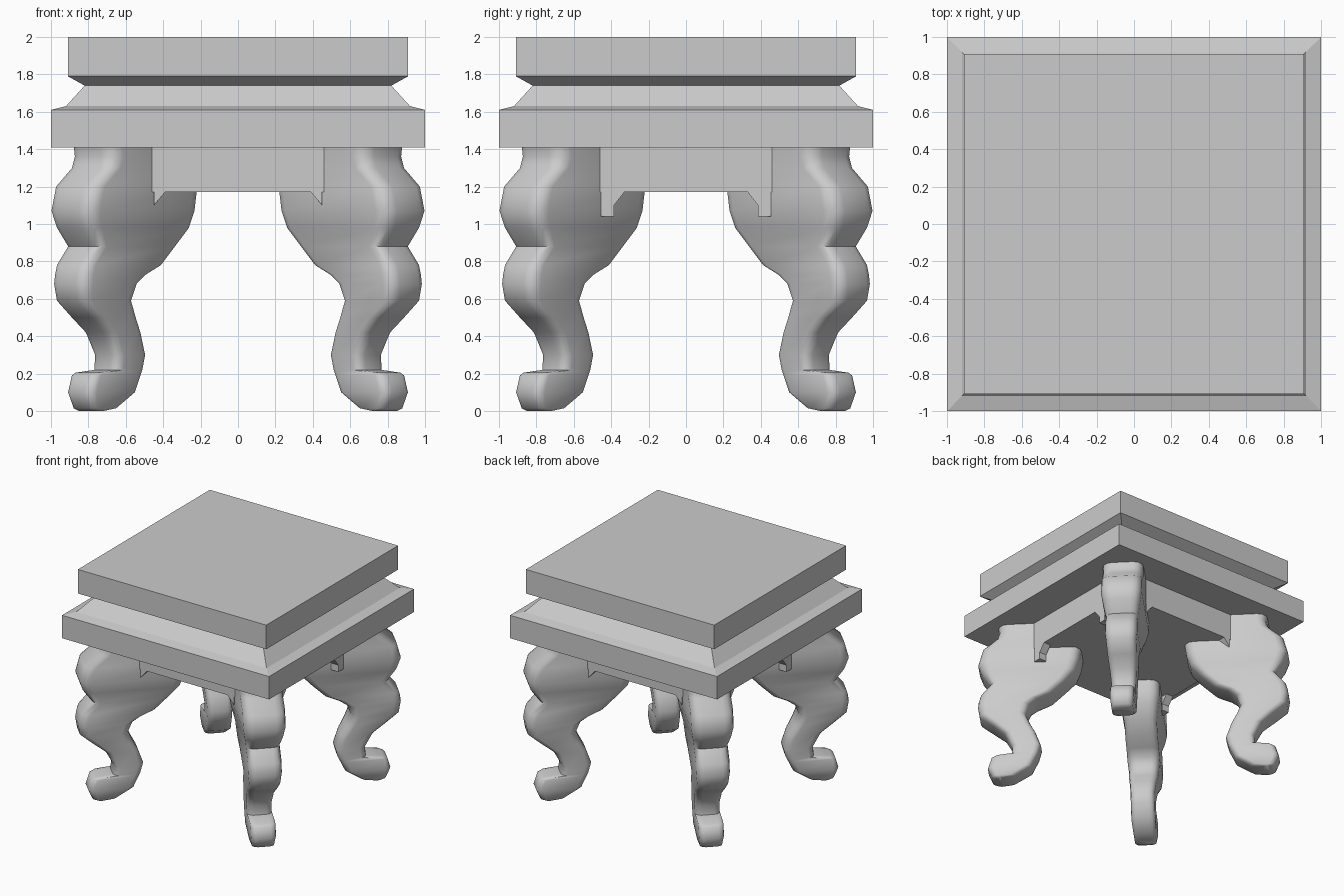
import bpy, bmesh
from math import pi, cos, sin, sqrt, radians
from mathutils import Matrix

if "Cube" in bpy.data.objects:
    bpy.data.objects.remove(bpy.data.objects["Cube"])


def make_object(name, bm, smooth=None):
    bmesh.ops.recalc_face_normals(bm, faces=bm.faces[:])
    mesh = bpy.data.meshes.new(name)
    bm.to_mesh(mesh)
    bm.free()
    obj = bpy.data.objects.new(name, mesh)
    bpy.context.collection.objects.link(obj)
    if smooth:
        bpy.ops.object.select_all(action='DESELECT')
        obj.select_set(True)
        bpy.context.view_layer.objects.active = obj
        bpy.ops.object.shade_smooth_by_angle(angle=radians(smooth))
    return obj


def loft(rings):
    """Skin a stack of equal-length point rings and cap both ends."""
    bm = bmesh.new()
    loops = [[bm.verts.new(p) for p in ring] for ring in rings]
    n = len(loops[0])
    for a, b in zip(loops, loops[1:]):
        for i in range(n):
            j = (i + 1) % n
            bm.faces.new((a[i], a[j], b[j], b[i]))
    bm.faces.new(loops[0][::-1])
    bm.faces.new(loops[-1])
    return bm


def square(h, z):
    return [(-h, -h, z), (h, -h, z), (h, h, z), (-h, h, z)]


# Stepped square top: lower slab, sloped waist, upper slab
top_profile = [(1.0, 1.41), (1.0, 1.61), (0.92, 1.63), (0.82, 1.74),
               (0.91, 1.79), (0.91, 2.0)]
make_object("stand_top", loft([square(h, z) for h, z in top_profile]))

# Solid apron block under the top
make_object("apron", loft([square(0.70, 1.17), square(0.70, 1.41)]))


# Small brackets where the apron meets the legs
def bracket(name, outline, angle, flip):
    rings = [[(flip * u, y, z) for u, z in outline] for y in (-0.70, -0.63)]
    bm = loft(rings)
    bm.transform(Matrix.Rotation(angle, 4, 'Z'))
    make_object(name, bm)


front_outline = [(0.39, 1.17), (0.45, 1.10), (0.45, 1.17)]
side_outline = [(0.33, 1.17), (0.385, 1.10), (0.385, 1.04),
                (0.455, 1.04), (0.455, 1.17)]
for k, side in enumerate(("front", "right", "back", "left")):
    outline = side_outline if k % 2 else front_outline
    for flip in (-1, 1):
        bracket(f"{side}_bracket_{'a' if flip < 0 else 'b'}", outline, k * pi / 2, flip)

# Cabriole leg stations: height, outer reach, inner reach, thickness
stations = [
    (0.00, 0.85, 0.72, 0.16), (0.015, 0.88, 0.65, 0.18), (0.10, 0.91, 0.55, 0.20),
    (0.19, 0.89, 0.52, 0.20), (0.205, 0.87, 0.515, 0.20), (0.22, 0.77, 0.51, 0.20),
    (0.30, 0.765, 0.495, 0.20), (0.42, 0.815, 0.52, 0.22), (0.50, 0.89, 0.545, 0.24),
    (0.59, 0.97, 0.57, 0.25), (0.68, 0.985, 0.54, 0.27), (0.73, 0.98, 0.49, 0.27),
    (0.78, 0.97, 0.41, 0.27), (0.88, 0.91, 0.335, 0.27), (0.98, 0.97, 0.26, 0.31),
    (1.07, 1.00, 0.23, 0.34), (1.20, 0.975, 0.215, 0.34), (1.30, 0.89, 0.23, 0.34),
    (1.36, 0.875, 0.24, 0.34), (1.41, 0.88, 0.24, 0.34)]


def leg_ring(z, outer, inner, t):
    c = 0.24 * t                                  # corner radius
    trim = t / 2 - (2 - sqrt(2)) * c
    r1, r0, h = sqrt(2) * outer - trim, sqrt(2) * inner + trim, t / 2
    corners = [(r1 - c, h - c), (r0 + c, h - c), (r0 + c, c - h), (r1 - c, c - h)]
    return [(x + c * cos(a), y + c * sin(a), z)
            for q, (x, y) in enumerate(corners)
            for a in [(q + s / 3) * pi / 2 for s in range(4)]]


for k, name in enumerate(("back_right", "back_left", "front_left", "front_right")):
    bm = loft([leg_ring(*s) for s in stations])
    bm.transform(Matrix.Rotation(pi / 4 + k * pi / 2, 4, 'Z'))
    make_object(name + "_leg", bm, smooth=50)
